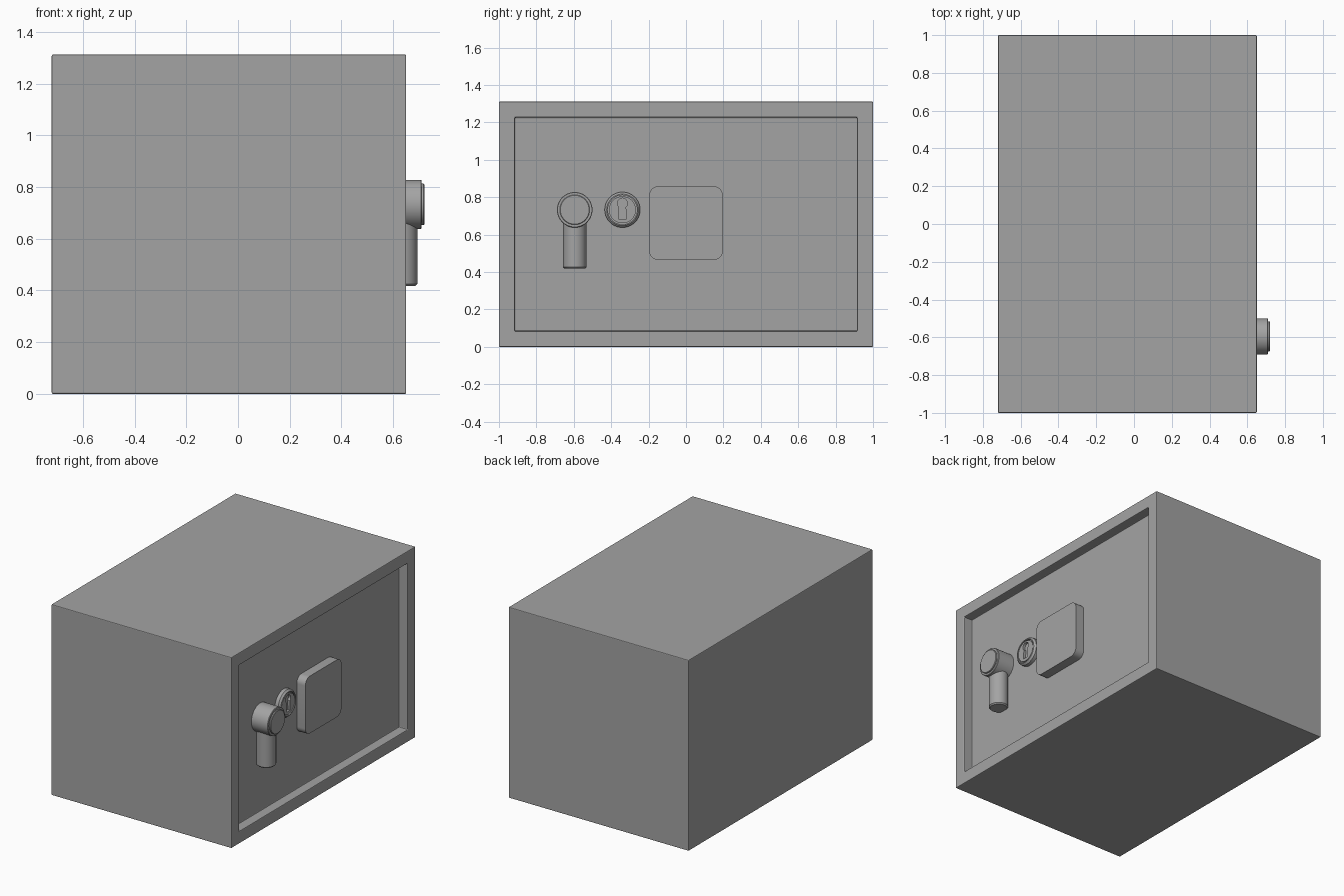
import bpy, bmesh, math
from mathutils import Matrix, Vector

if "Cube" in bpy.data.objects:
    bpy.data.objects.remove(bpy.data.objects["Cube"], do_unlink=True)

steel = bpy.data.materials.new("grey_steel")
steel.use_nodes = True
GREY = (0.37, 0.37, 0.37, 1)
steel.diffuse_color = GREY
steel.node_tree.nodes["Principled BSDF"].inputs["Base Color"].default_value = GREY

FRONT, DOOR = 0.65, 0.585          # x of the outer face and of the recessed door
KNOB_Y, LOCK_Y, ROW_Z = -0.595, -0.34, 0.733


def finish(name, bm, bevel=0.0, smooth=False):
    bmesh.ops.recalc_face_normals(bm, faces=bm.faces)
    mesh = bpy.data.meshes.new(name)
    bm.to_mesh(mesh)
    bm.free()
    mesh.materials.append(steel)
    obj = bpy.data.objects.new(name, mesh)
    bpy.context.collection.objects.link(obj)
    if bevel:
        mod = obj.modifiers.new("edge_bevel", "BEVEL")
        mod.width, mod.segments, mod.limit_method = bevel, 2, "ANGLE"
    if smooth:
        bpy.ops.object.select_all(action="DESELECT")
        obj.select_set(True)
        bpy.context.view_layer.objects.active = obj
        bpy.ops.object.shade_smooth_by_angle(angle=math.radians(35))
    return obj


def lathe(name, profile, matrix, steps=40):
    """Spin (radius, height) points about z, then place the result."""
    bm = bmesh.new()
    verts = [bm.verts.new((r, 0, h)) for r, h in profile]
    edges = [bm.edges.new(pair) for pair in zip(verts, verts[1:])]
    bmesh.ops.spin(bm, geom=verts + edges, cent=(0, 0, 0), axis=(0, 0, 1),
                   angle=math.tau, steps=steps)
    bmesh.ops.remove_doubles(bm, verts=bm.verts, dist=1e-5)
    bm.transform(matrix)
    return finish(name, bm, smooth=True)


def prism(name, outline, x0, x1, bevel=0.0, smooth=False):
    """Extrude a (y, z) outline from x0 to x1."""
    bm = bmesh.new()
    face = bm.faces.new([bm.verts.new((x0, y, z)) for y, z in outline])
    out = bmesh.ops.extrude_face_region(bm, geom=[face])
    moved = [v for v in out["geom"] if isinstance(v, bmesh.types.BMVert)]
    bmesh.ops.translate(bm, verts=moved, vec=(x1 - x0, 0, 0))
    return finish(name, bm, bevel, smooth)


def arc(cy, cz, r, start, end, n):
    angles = [math.radians(start + (end - start) * i / n) for i in range(n + 1)]
    return [(cy + r * math.cos(a), cz + r * math.sin(a)) for a in angles]


def facing_front(y):
    return Matrix.Translation((DOOR, y, ROW_Z)) @ Matrix.Rotation(math.pi / 2, 4, "Y")


# Safe body with the door set back inside a frame
bm = bmesh.new()
bmesh.ops.create_cube(bm, size=1)
bmesh.ops.scale(bm, verts=bm.verts, vec=(1.37, 2, 1.312))
bmesh.ops.translate(bm, verts=bm.verts, vec=(FRONT - 0.685, 0, 0.656))
door = max(bm.faces, key=lambda f: f.calc_center_median().x)
bmesh.ops.inset_region(bm, faces=[door], thickness=0.12)
recess = bmesh.ops.extrude_face_region(bm, geom=[door])
bmesh.ops.delete(bm, geom=[door], context="FACES_ONLY")
bmesh.ops.translate(bm, vec=(DOOR - FRONT, 0, 0),
                    verts=[v for v in recess["geom"] if isinstance(v, bmesh.types.BMVert)])
finish("safe_body", bm, bevel=0.005)

# Keypad block with rounded corners
half, radius, pad_z = 0.197, 0.05, 0.662
corners = []
for i, (sy, sz) in enumerate([(1, 1), (-1, 1), (-1, -1), (1, -1)]):
    corners += arc(sy * (half - radius), pad_z + sz * (half - radius), radius,
                   90 * i, 90 * i + 90, 8)
prism("keypad_block", corners, DOOR - 0.01, FRONT, smooth=True)

# Turning knob and its lever
lathe("knob", [(0, -0.01), (0.095, -0.01), (0.095, 0.122), (0.092, 0.125),
               (0.08, 0.125), (0.08, 0.132), (0.077, 0.135), (0, 0.135)],
      facing_front(KNOB_Y))
lathe("knob_lever", [(0, 0), (0.054, 0), (0.062, 0.008), (0.062, 0.27), (0, 0.27)],
      Matrix.Translation((0.632, KNOB_Y, 0.418)))

# Key lock: outer ring, groove and barrel
lock = lathe("key_lock", [(0, -0.01), (0.095, -0.01), (0.095, 0.025), (0.084, 0.037),
                          (0.078, 0.037), (0.078, 0.025), (0.072, 0.025),
                          (0.072, 0.035), (0, 0.035)], facing_front(LOCK_Y))

# Keyhole cut into the barrel
hole = arc(LOCK_Y, ROW_Z + 0.035, 0.027, -50, 230, 16)
hole += [(LOCK_Y - 0.021, ROW_Z - 0.05), (LOCK_Y + 0.021, ROW_Z - 0.05)]
cutter = prism("keyhole_cutter", hole, DOOR + 0.018, FRONT)
cutter.hide_render = True
cut = lock.modifiers.new("keyhole", "BOOLEAN")
cut.operation, cut.object, cut.solver = "DIFFERENCE", cutter, "EXACT"
bpy.context.view_layer.objects.active = lock
bpy.ops.object.modifier_apply(modifier=cut.name)
bpy.data.objects.remove(cutter, do_unlink=True)
